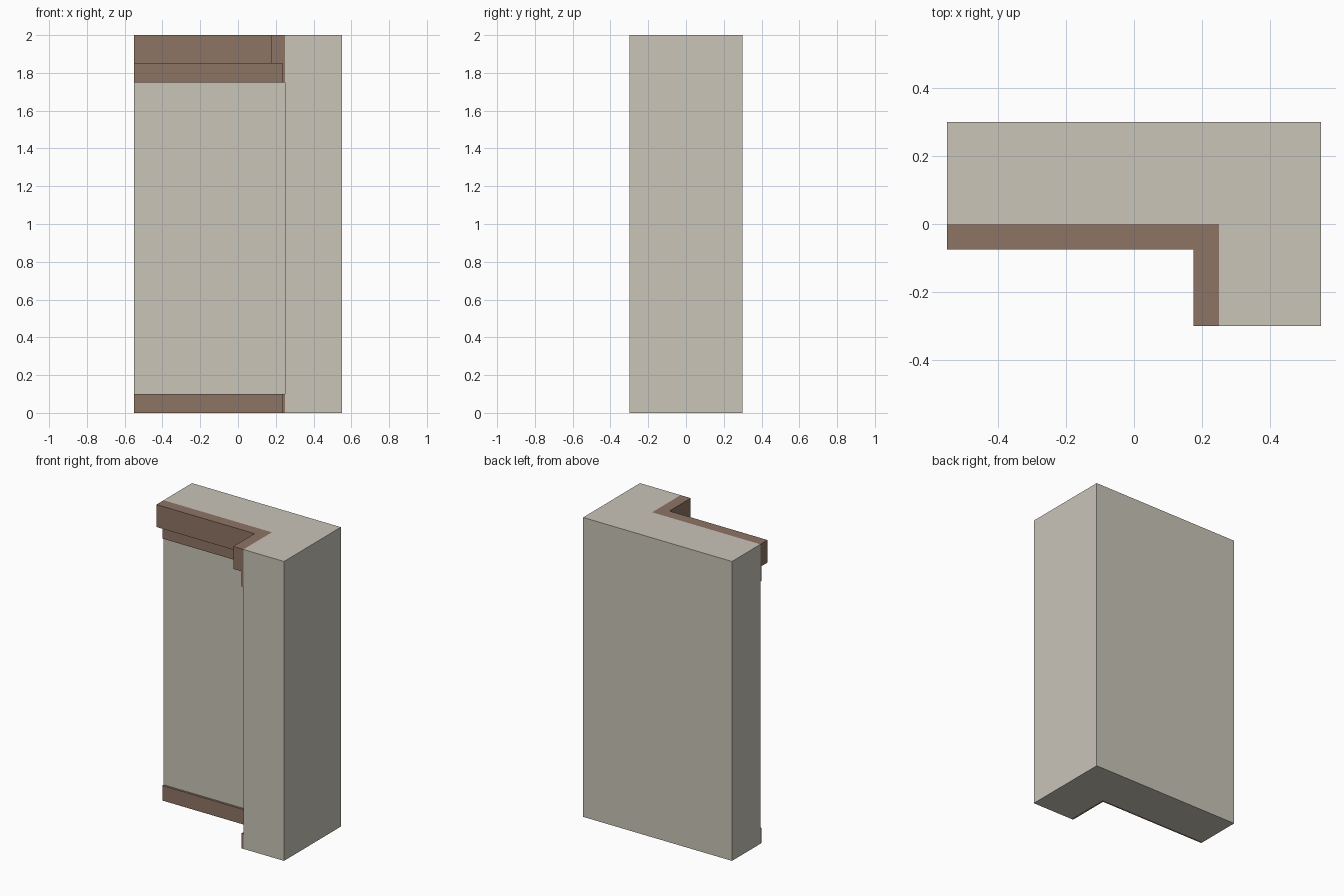
import bpy, bmesh

if "Cube" in bpy.data.objects:
    bpy.data.objects.remove(bpy.data.objects["Cube"])

def material(name, rgb):
    m = bpy.data.materials.new(name)
    m.diffuse_color = (*rgb, 1)
    m.use_nodes = True
    m.node_tree.nodes["Principled BSDF"].inputs["Base Color"].default_value = m.diffuse_color
    return m

plaster = material("warm grey plaster", (0.585, 0.555, 0.485))
wood = material("brown wood", (0.27, 0.175, 0.13))

def prism(name, outline, z0, z1, mat):
    """Extrude a plan outline from z0 up to z1."""
    bm = bmesh.new()
    face = bm.faces.new([bm.verts.new((x, y, z0)) for x, y in outline])
    ext = bmesh.ops.extrude_face_region(bm, geom=[face])
    top = [v for v in ext["geom"] if isinstance(v, bmesh.types.BMVert)]
    bmesh.ops.translate(bm, verts=top, vec=(0, 0, z1 - z0))
    bmesh.ops.recalc_face_normals(bm, faces=bm.faces)
    me = bpy.data.meshes.new(name)
    bm.to_mesh(me)
    bm.free()
    me.materials.append(mat)
    ob = bpy.data.objects.new(name, me)
    bpy.context.collection.objects.link(ob)
    return ob

# Plan of the wall: inner corner sits at (CX, 0)
L, R, F, B, CX = -0.55, 0.55, -0.3, 0.3, 0.25

# L-shaped corner wall
prism("corner_wall", [(L, 0), (CX, 0), (CX, F), (R, F), (R, B), (L, B)], 0, 2, plaster)

# Trim strips following the inner corner: name, thickness, bottom, top
for name, t, z0, z1 in [("baseboard", 0.014, 0, 0.1),
                        ("frieze_board", 0.014, 1.75, 1.85),
                        ("cornice", 0.075, 1.85, 2)]:
    prism(name, [(L, 0), (L, -t), (CX - t, -t), (CX - t, F), (CX, F), (CX, 0)], z0, z1, wood)
